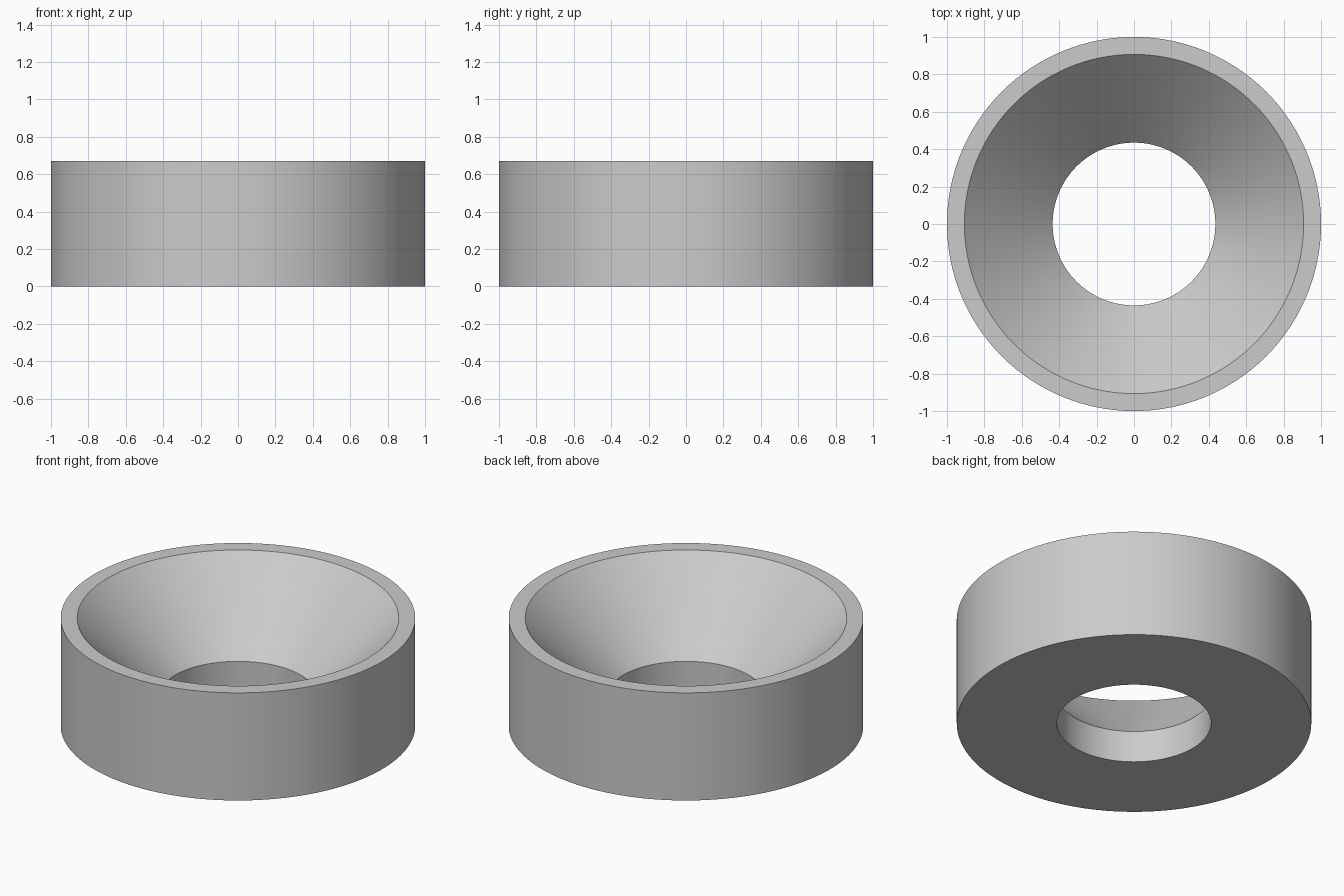
import bpy
import bmesh
import math

cube = bpy.data.objects.get("Cube")
if cube:
    bpy.data.objects.remove(cube, do_unlink=True)

SEGMENTS = 128
HEIGHT = 0.67
# Closed cross-section (radius, height): straight bore, 45 degree countersink, flat rim
PROFILE = [(1, 0), (1, HEIGHT), (0.907, HEIGHT), (0.435, 0.197), (0.435, 0)]

# Plain grey metal
grey = bpy.data.materials.new("light_grey")
grey.use_nodes = True
colour = (0.6, 0.6, 0.6, 1)
grey.diffuse_color = colour
grey.node_tree.nodes["Principled BSDF"].inputs["Base Color"].default_value = colour

# Revolve the cross-section into a countersunk ring
bm = bmesh.new()
verts = [bm.verts.new((r, 0, z)) for r, z in PROFILE]
edges = [bm.edges.new((a, b)) for a, b in zip(verts, verts[1:] + verts[:1])]
bmesh.ops.spin(bm, geom=verts + edges, cent=(0, 0, 0), axis=(0, 0, 1),
               angle=math.tau, steps=SEGMENTS)
bmesh.ops.remove_doubles(bm, verts=bm.verts, dist=0.0001)
bmesh.ops.recalc_face_normals(bm, faces=bm.faces)
mesh = bpy.data.meshes.new("countersunk_ring")
bm.to_mesh(mesh)
bm.free()
mesh.materials.append(grey)

ring = bpy.data.objects.new("countersunk_ring", mesh)
bpy.context.collection.objects.link(ring)

# Smooth round walls with crisp rims
bpy.ops.object.select_all(action="DESELECT")
ring.select_set(True)
bpy.context.view_layer.objects.active = ring
bpy.ops.object.shade_smooth_by_angle(angle=math.radians(30))
